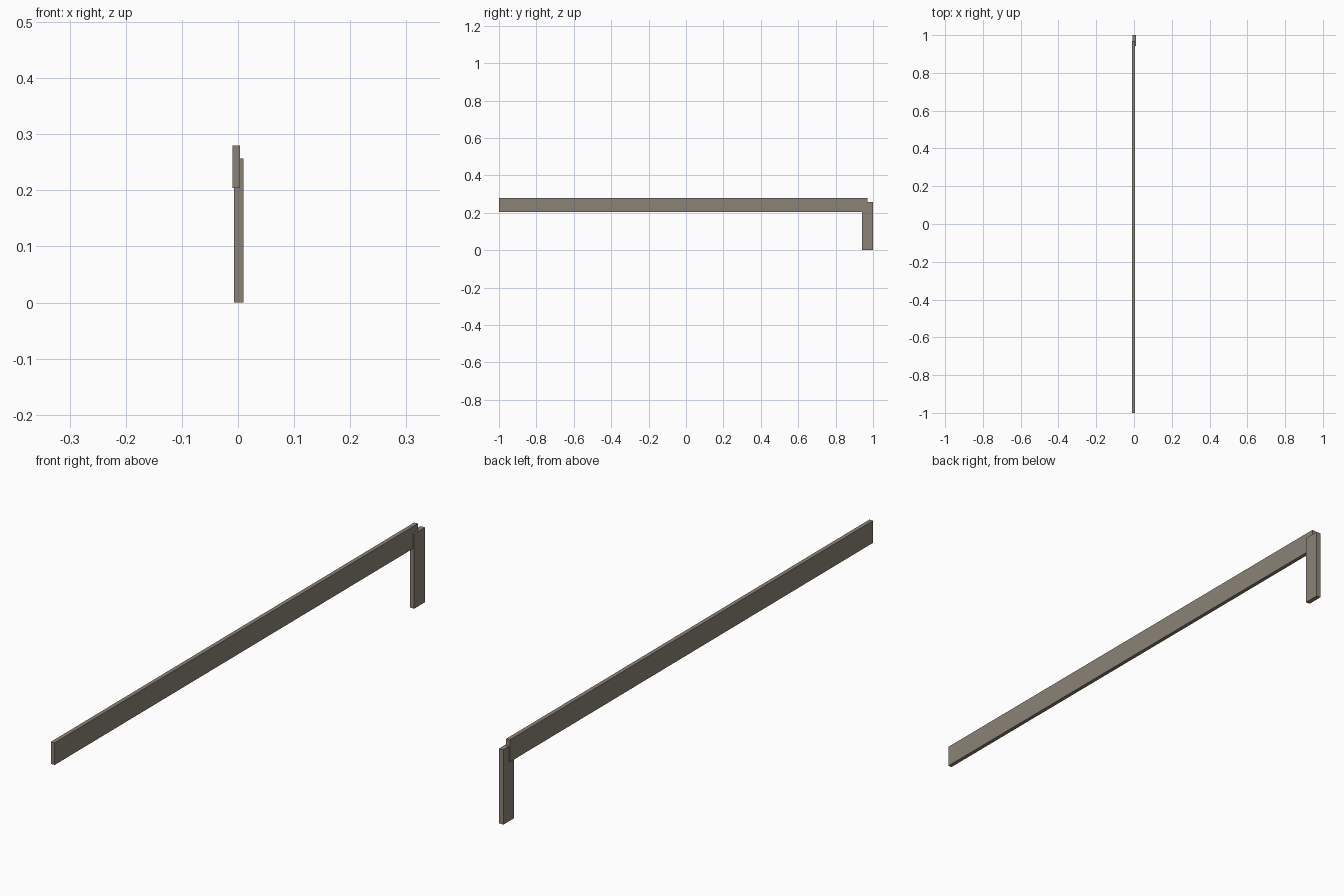
import bpy

if "Cube" in bpy.data.objects:
    bpy.data.objects.remove(bpy.data.objects["Cube"])

# One weathered wood colour
wood = bpy.data.materials.new("weathered wood")
wood.diffuse_color = (0.26, 0.225, 0.185, 1)
wood.use_nodes = True
wood.node_tree.nodes["Principled BSDF"].inputs["Base Color"].default_value = wood.diffuse_color


def plank(name, x, y, z):
    """Box spanning the given (min, max) ranges."""
    bpy.ops.mesh.primitive_cube_add(size=1)
    ob = bpy.context.object
    ob.name = name
    ob.location = [(a + b) / 2 for a, b in (x, y, z)]
    ob.scale = [b - a for a, b in (x, y, z)]
    bpy.ops.object.transform_apply(location=True, rotation=False, scale=True)
    ob.data.materials.append(wood)
    return ob


# Long horizontal rail
plank("rail", (-0.010, 0.004), (-1.0, 0.97), (0.204, 0.28))
# Upright post at the back end, overlapping the rail
plank("post", (-0.007, 0.0095), (0.942, 1.0), (0.0, 0.257))
